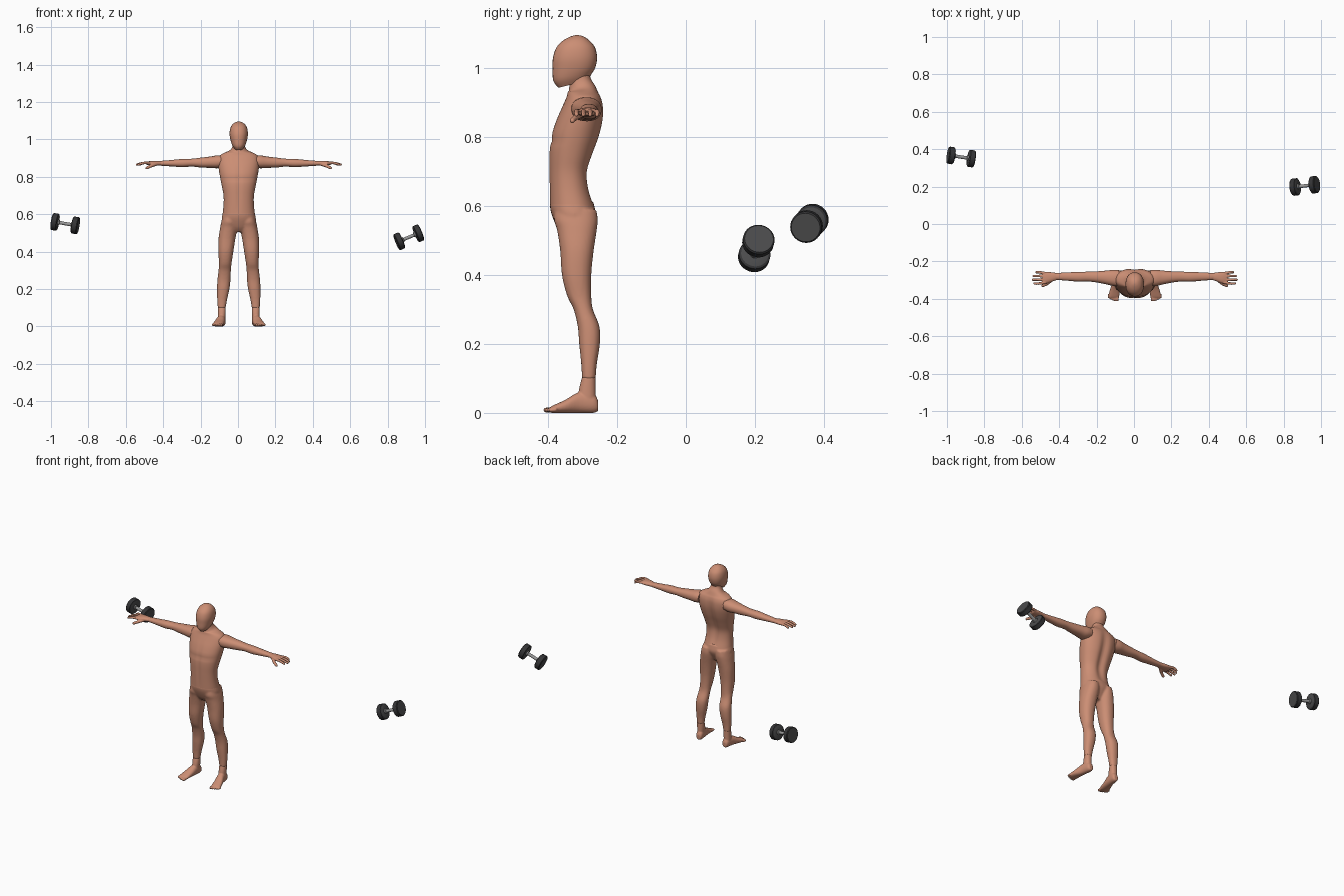
import bpy, bmesh
from math import sin, cos, pi, exp, radians
from mathutils import Vector

if "Cube" in bpy.data.objects:
    bpy.data.objects.remove(bpy.data.objects["Cube"])

BODY_X = 0.004


def material(name, rgb, roughness=0.6):
    m = bpy.data.materials.new(name)
    m.use_nodes = True
    m.diffuse_color = (*rgb, 1)
    bsdf = m.node_tree.nodes["Principled BSDF"]
    bsdf.inputs["Base Color"].default_value = (*rgb, 1)
    bsdf.inputs["Roughness"].default_value = roughness
    return m


skin = material("skin", (0.60, 0.27, 0.175))
rubber = material("dark rubber", (0.035, 0.035, 0.037))
plate = material("weight face grey", (0.07, 0.07, 0.072))
steel = material("steel grey", (0.32, 0.32, 0.32))


def smooth_curve(rows, steps=4):
    """Catmull-Rom interpolation through rows of numbers."""
    rows = [Vector(r) for r in rows]
    out = []
    for i in range(len(rows) - 1):
        a, b = rows[max(i - 1, 0)], rows[i]
        c, d = rows[i + 1], rows[min(i + 2, len(rows) - 1)]
        for s in range(steps):
            t = s / steps
            out.append(b + (c - a) * (t / 2)
                       + (a * 2 - b * 5 + c * 4 - d) * (t * t / 2)
                       + (b * 3 - a - c * 3 + d) * (t ** 3 / 2))
    return out + [rows[-1]]


def skin_rings(bm, rings):
    """Bridge closed point rings and cap both ends."""
    rings = [[bm.verts.new(p) for p in ring] for ring in rings]
    n = len(rings[0])
    for a, b in zip(rings, rings[1:]):
        for i in range(n):
            bm.faces.new((a[i], a[(i + 1) % n], b[(i + 1) % n], b[i]))
    bm.faces.new(rings[0][::-1])
    bm.faces.new(rings[-1])


def loft(bm, rows, axis="z", side=1, n=32, shape=None):
    """Rows: position, cross centre, cross radius, depth low, depth high, slope."""
    rings = []
    for t, centre, radius, lo, hi, slope in smooth_curve([(*r, 0)[:6] for r in rows]):
        ring = []
        for i in range(n):
            c, s = cos(2 * pi * i / n), sin(2 * pi * i / n)
            c, s = (abs(v) ** 0.9 * (1 if v > 0 else -1) for v in (c, s))
            a = centre + radius * c
            db = (hi - lo) / 2 * s
            b, along = (lo + hi) / 2 + db, t + slope * db
            p = {"z": (a, b, along), "y": (a, along, b), "x": (along, a, b)}[axis]
            p = shape(*p, s) if shape else p
            ring.append((p[0] * side + BODY_X, p[1], p[2]))
        rings.append(ring)
    skin_rings(bm, rings)


def digit(bm, points, radius, side):
    """Tapered round finger or toe along a path."""
    pts = [Vector((p[0] * side + BODY_X, p[1], p[2])) for p in points]
    path = smooth_curve(pts)
    q = (pts[-1] - pts[0]).to_track_quat("Z", "Y")
    path.append(path[-1] + (pts[-1] - pts[-2]).normalized() * radius * 0.5)
    rings = []
    for i, p in enumerate(path):
        r = radius * (0.45 if i == len(path) - 1 else 1 - 0.25 * i / len(path))
        rings.append([p + q @ Vector((r * cos(k * pi / 5), r * sin(k * pi / 5), 0))
                      for k in range(10)])
    skin_rings(bm, rings)


def finish(name, bm, mats, blend=0, relax=4):
    """Turn the bmesh into an object; blend fuses overlapping volumes."""
    bmesh.ops.recalc_face_normals(bm, faces=bm.faces)
    me = bpy.data.meshes.new(name)
    bm.to_mesh(me)
    bm.free()
    for m in mats:
        me.materials.append(m)
    me.polygons.foreach_set("use_smooth", [True] * len(me.polygons))
    me.set_sharp_from_angle(angle=radians(40))
    ob = bpy.data.objects.new(name, me)
    bpy.context.collection.objects.link(ob)
    if blend:
        mod = ob.modifiers.new("fuse", "REMESH")
        mod.mode, mod.voxel_size, mod.use_smooth_shade = "VOXEL", blend, True
        mod = ob.modifiers.new("relax", "SMOOTH")
        mod.factor, mod.iterations = 0.5, relax
    return ob


# Torso and neck, with spine groove, chest and belly line
def muscles(x, y, z, s):
    if s > 0:
        fade = max(0, 1 - ((z - 0.76) / 0.17) ** 2)
        y -= 0.014 * fade * exp(-(x / 0.022) ** 2) * s
    else:
        fade = max(0, 1 - ((z - 0.74) / 0.15) ** 2)
        y += 0.005 * fade * exp(-(x / 0.01) ** 2) * -s
        y += 0.004 * exp(-((z - 0.79) / 0.012) ** 2) * -s
    return x, y, z


bm = bmesh.new()
loft(bm, [(0.604, 0, 0.086, -0.395, -0.267), (0.65, 0, 0.081, -0.396, -0.28),
          (0.70, 0, 0.081, -0.397, -0.283), (0.75, 0, 0.09, -0.397, -0.268),
          (0.80, 0, 0.10, -0.392, -0.25), (0.85, 0, 0.108, -0.376, -0.239),
          (0.89, 0, 0.11, -0.358, -0.239), (0.915, 0, 0.10, -0.347, -0.246),
          (0.93, 0, 0.074, -0.343, -0.255), (0.942, 0, 0.047, -0.34, -0.264, 0.2),
          (0.96, 0, 0.034, -0.338, -0.276, 0.3), (0.985, 0, 0.03, -0.335, -0.28, 0.2)],
     n=64, shape=muscles)
finish("torso", bm, [skin])

# Head
bm = bmesh.new()
loft(bm, [(0.954, 0, 0.024, -0.37, -0.283, 0.25), (0.972, 0, 0.036, -0.385, -0.276, 0.15),
          (1.0, 0, 0.045, -0.387, -0.264), (1.03, 0, 0.049, -0.386, -0.258),
          (1.06, 0, 0.045, -0.376, -0.264), (1.08, 0, 0.034, -0.357, -0.28),
          (1.092, 0, 0.018, -0.335, -0.297), (1.096, 0, 0.004, -0.32, -0.312)])
finish("head", bm, [skin])

# Pelvis and both legs, fused
bm = bmesh.new()
loft(bm, [(0.615, 0, 0.084, -0.392, -0.27), (0.60, 0, 0.087, -0.395, -0.266),
          (0.57, 0, 0.091, -0.388, -0.262), (0.53, 0, 0.075, -0.37, -0.28),
          (0.505, 0, 0.04, -0.35, -0.295)])
for side in (-1, 1):
    loft(bm, [(0.59, 0.047, 0.038, -0.38, -0.26), (0.56, 0.049, 0.044, -0.383, -0.256),
              (0.53, 0.053, 0.046, -0.374, -0.259), (0.47, 0.063, 0.045, -0.365, -0.268),
              (0.40, 0.069, 0.040, -0.36, -0.275), (0.34, 0.072, 0.034, -0.345, -0.275),
              (0.30, 0.075, 0.033, -0.326, -0.27), (0.25, 0.079, 0.035, -0.314, -0.251),
              (0.20, 0.083, 0.033, -0.31, -0.25), (0.14, 0.089, 0.026, -0.304, -0.259),
              (0.098, 0.091, 0.021, -0.302, -0.262)], side=side)
finish("pelvis_and_legs", bm, [skin], blend=0.005, relax=5)

for side, label in ((1, "left"), (-1, "right")):
    # Arm
    bm = bmesh.new()
    loft(bm, [(0.085, -0.29, 0.043, 0.852, 0.915), (0.115, -0.288, 0.043, 0.846, 0.915),
              (0.15, -0.286, 0.037, 0.848, 0.909), (0.20, -0.283, 0.03, 0.85, 0.903),
              (0.25, -0.281, 0.026, 0.855, 0.897), (0.30, -0.282, 0.026, 0.852, 0.896),
              (0.36, -0.281, 0.022, 0.856, 0.89), (0.422, -0.28, 0.018, 0.86, 0.885)],
         axis="x", side=side)
    finish(label + "_arm", bm, [skin])

    # Hand: palm, four fingers and thumb
    bm = bmesh.new()
    loft(bm, [(0.412, -0.28, 0.018, 0.861, 0.884), (0.44, -0.283, 0.024, 0.86, 0.886),
              (0.47, -0.286, 0.031, 0.861, 0.885), (0.492, -0.288, 0.03, 0.864, 0.881)],
         axis="x", side=side)
    for i, tip in enumerate((0.528, 0.543, 0.547, 0.538)):
        y = -0.264 - 0.016 * i
        bend = y - 0.004 * (i - 1.5)
        digit(bm, [(0.475, y, 0.874), (0.51, bend, 0.874), (tip, bend, 0.865)], 0.0078, side)
    digit(bm, [(0.44, -0.295, 0.869), (0.467, -0.318, 0.859), (0.493, -0.331, 0.847)],
          0.0095, side)
    finish(label + "_hand", bm, [skin], blend=0.0025, relax=2)

    # Foot: ankle, sole and toes
    bm = bmesh.new()
    loft(bm, [(0.103, 0.091, 0.021, -0.302, -0.262), (0.07, 0.091, 0.021, -0.31, -0.262),
              (0.03, 0.092, 0.02, -0.315, -0.262)], side=side)
    loft(bm, [(-0.255, 0.09, 0.012, 0.006, 0.035), (-0.268, 0.09, 0.02, 0, 0.055),
              (-0.31, 0.095, 0.023, 0, 0.06), (-0.35, 0.105, 0.027, 0, 0.038),
              (-0.385, 0.112, 0.029, 0, 0.022), (-0.395, 0.114, 0.025, 0.001, 0.016)],
         axis="y", side=side)
    for i, tip in enumerate((-0.409, -0.409, -0.405, -0.4, -0.394)):
        x = 0.092 + 0.0115 * i
        digit(bm, [(x, -0.375, 0.01), (x + 0.001, tip, 0.008)], 0.0085 - 0.0006 * i, side)
    finish(label + "_foot", bm, [skin], blend=0.003, relax=2)


# Dumbbells: turned profile of position, radius and the material that follows
def dumbbell(name, centre, direction):
    half = [(0.03, 0.009, 2), (0.032, 0.014, 2), (0.039, 0.014, 1), (0.039, 0.04, 0),
            (0.043, 0.046, 0), (0.068, 0.046, 0), (0.072, 0.042, 1), (0.072, 0.001, 1)]
    mirrored = [(-half[i][0], half[i][1], half[i - 1][2]) for i in range(7, -1, -1)]
    mirrored[-1] = (-half[0][0], half[0][1], 2)
    profile = mirrored + half
    n = 32
    bm = bmesh.new()
    skin_rings(bm, [[(r * cos(2 * pi * k / n), r * sin(2 * pi * k / n), z)
                     for k in range(n)] for z, r, _ in profile])
    bm.faces.ensure_lookup_table()
    for i, (_, _, mat) in enumerate(profile[:-1]):
        for k in range(n):
            bm.faces[i * n + k].material_index = mat
    for cap in bm.faces[-2:]:
        cap.material_index = 1
    ob = finish(name, bm, [rubber, plate, steel])
    ob.location = centre
    ob.rotation_mode = "QUATERNION"
    ob.rotation_quaternion = Vector(direction).to_track_quat("Z", "Y")


dumbbell("right_dumbbell", (-0.924, 0.358, 0.55), (0.11, -0.017, -0.019))
dumbbell("left_dumbbell", (0.913, 0.204, 0.477), (0.1, 0.012, 0.042))
